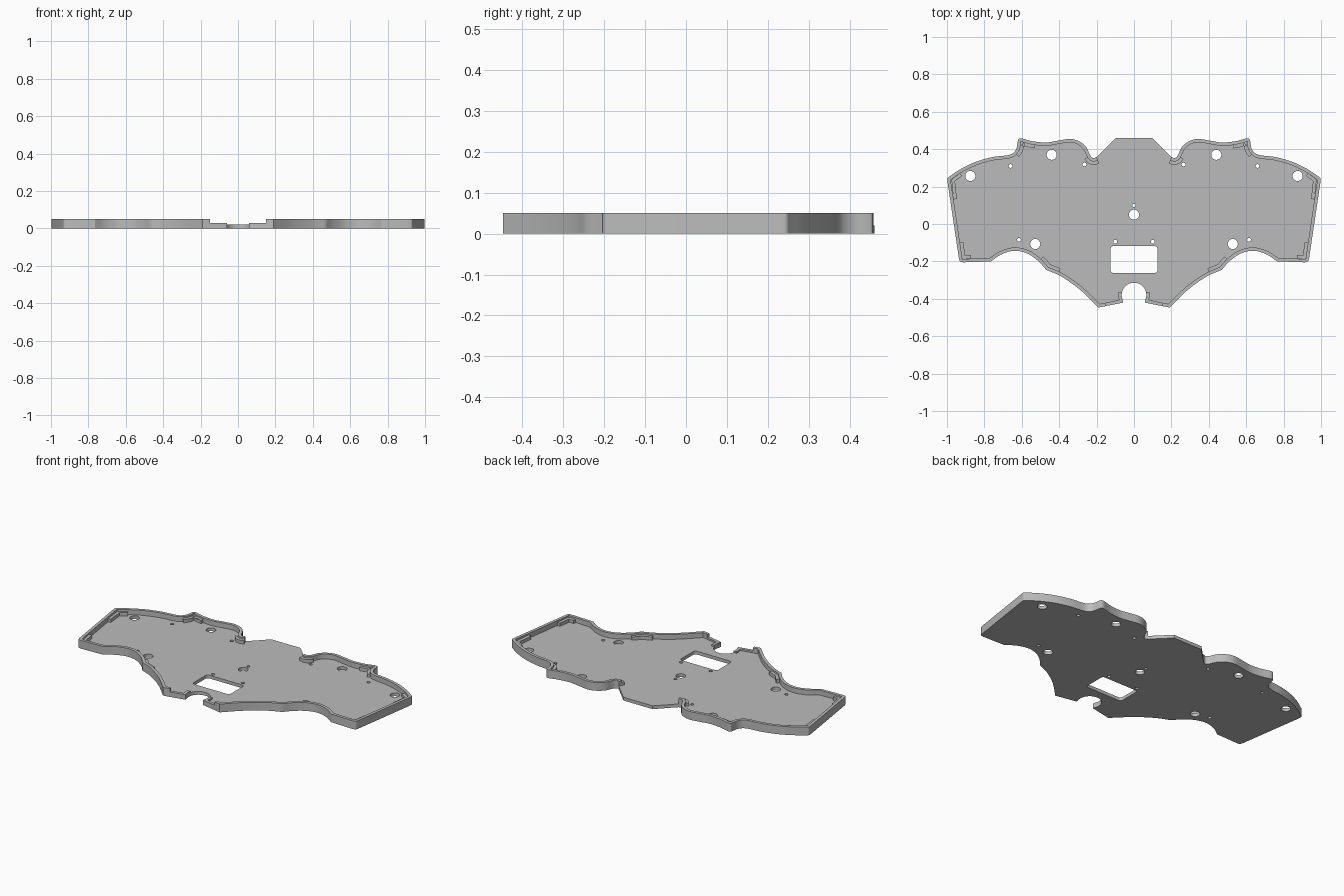
import bpy, bmesh, math
from mathutils import Vector

FLOOR, LIP, LEDGE, TOP = 0.02, 0.03, 0.04, 0.05
WALL = 0.018

cube = bpy.data.objects.get("Cube")
if cube:
    bpy.data.objects.remove(cube)

grey = bpy.data.materials.new("plain grey")
grey.use_nodes = True
colour = (0.5, 0.5, 0.5, 1)
grey.diffuse_color = colour
grey.node_tree.nodes["Principled BSDF"].inputs["Base Color"].default_value = colour


def spline(points, steps=5):
    """Smooth curve through the given points; two points stay a straight line."""
    p = [Vector(q) for q in points]
    if len(p) == 2:
        return p
    p = [2 * p[0] - p[1]] + p + [2 * p[-1] - p[-2]]
    out = []
    for a, b, c, d in zip(p, p[1:], p[2:], p[3:]):
        for i in range(steps):
            t = i / steps
            out.append(b + (c - a) * t / 2 + (a - 2.5 * b + 2 * c - d / 2) * t * t
                       + (1.5 * (b - c) + (d - a) / 2) * t ** 3)
    return out + [p[-2]]


def join(sections):
    path = []
    for s in sections:
        for q in spline(s):
            if not path or (q - path[-1]).length > 1e-4:
                path.append(q)
    return path


def inset(path, dist):
    """Shift an open path to the right of its direction with mitred corners."""
    dirs = [(b - a).normalized() for a, b in zip(path, path[1:])]
    normals = [Vector((d.y, -d.x)) for d in dirs]
    out = []
    for i, p in enumerate(path):
        m, n = normals[max(i - 1, 0)], normals[min(i, len(normals) - 1)]
        out.append(p + (m + n) * dist / max(1 + m.dot(n), 0.5))
    return out


def mirror(path):
    return [Vector((-p.x, p.y)) for p in path]


def circle(x, y, r, n=24):
    return [Vector((x + r * math.cos(math.tau * i / n), y + r * math.sin(math.tau * i / n)))
            for i in range(n)]


def plate(name, loops, z0, z1):
    """Filled flat profile (inner loops become holes) with thickness."""
    curve = bpy.data.curves.new(name, "CURVE")
    curve.dimensions, curve.fill_mode = "2D", "BOTH"
    curve.extrude = (z1 - z0) / 2
    for loop in loops:
        s = curve.splines.new("POLY")
        s.points.add(len(loop) - 1)
        for point, p in zip(s.points, loop):
            point.co = (p.x, p.y, 0, 1)
        s.use_cyclic_u = True
    temp = bpy.data.objects.new(name + "_profile", curve)
    bpy.context.collection.objects.link(temp)
    bpy.context.view_layer.update()
    deps = bpy.context.evaluated_depsgraph_get()
    mesh = bpy.data.meshes.new_from_object(temp.evaluated_get(deps))
    bpy.data.objects.remove(temp)
    bm = bmesh.new()
    bm.from_mesh(mesh)
    bmesh.ops.remove_doubles(bm, verts=bm.verts, dist=1e-5)
    bmesh.ops.translate(bm, verts=bm.verts, vec=(0, 0, (z0 + z1) / 2))
    bmesh.ops.recalc_face_normals(bm, faces=bm.faces)
    bm.to_mesh(mesh)
    bm.free()
    mesh.materials.clear()
    mesh.materials.append(grey)
    obj = bpy.data.objects.new(name, mesh)
    bpy.context.collection.objects.link(obj)
    bpy.ops.object.select_all(action="DESELECT")
    obj.select_set(True)
    bpy.context.view_layer.objects.active = obj
    bpy.ops.object.shade_smooth_by_angle(angle=math.radians(30))
    return obj


def ribbon_pair(name, path, d0, d1, z0, z1):
    """Strip following a path, on both sides of the model."""
    loop = inset(path, d0) + inset(path, d1)[::-1]
    plate("left_" + name, [loop], z0, z1)
    plate("right_" + name, [mirror(loop)], z0, z1)


# Left half of the outline, from the rear tab round to the front tip
rim = join([
    [(.2, .358), (.218, .352), (.235, .368), (.255, .41), (.29, .44), (.34, .455),
     (.41, .445), (.47, .436), (.54, .442), (.6, .458)],
    [(.6, .458), (.617, .455), (.622, .44)],
    [(.622, .44), (.628, .405), (.648, .378), (.68, .367), (.76, .357), (.85, .331),
     (.93, .292), (.985, .255)],
    [(.985, .255), (.997, .245), (.997, .225)],
    [(.997, .225), (.936, -.185)],
    [(.936, -.185), (.93, -.2), (.915, -.205)],
    [(.915, -.205), (.765, -.2)],
    [(.765, -.2), (.71, -.163), (.64, -.143), (.57, -.158), (.51, -.2), (.47, -.245)],
    [(.47, -.245), (.39, -.28), (.29, -.35), (.19, -.447)],
    [(.19, -.447), (.15, -.439)],
])
front_edge = [Vector((.15, -.439)), Vector((.058, -.42))]

# Round notch in the middle of the front
notch = [Vector((.066 * math.cos(a), -.38 + .066 * math.sin(a)))
         for a in [math.radians(-20 + 11 * i) for i in range(11)]]
half = [Vector((.098, .46))] + rim + front_edge[1:] + notch
outline = half + mirror(half)[::-1]

# Holes through the floor
holes = [circle(0, .05, .027), circle(0, .1, .009)]
for x, y, r in [(.875, .257, .027), (.44, .37, .027), (.528, -.107, .027),
                (.66, .31, .01), (.265, .318, .01), (.615, -.085, .01), (.1, -.095, .01)]:
    holes += [circle(x, y, r), circle(-x, y, r)]

# Rounded window
window = []
for k, (sx, sy) in enumerate([(1, 1), (-1, 1), (-1, -1), (1, -1)]):
    for i in range(5):
        a = math.pi / 2 * (k + i / 4)
        window.append(Vector((sx * .11 + .015 * math.cos(a), -.19 + sy * .057 + .015 * math.sin(a))))

plate("floor", [outline, window] + holes, 0, FLOOR)

# Raised rim, low front lip and notch collar
ribbon_pair("rim", rim, 0, WALL, FLOOR, TOP)
ribbon_pair("front_lip", front_edge, 0, WALL, FLOOR, LIP)
ribbon_pair("notch_collar", [front_edge[1]] + notch[:4], 0, WALL, FLOOR, LIP)


# Ledges inside the rim at the corners: each follows the rim near a point
def near(x, y, reach):
    return [p for p in rim if (p - Vector((x, y))).length < reach]


ribbon_pair("rear_valley_ledge", near(.215, .355, .03), WALL, WALL * 2, FLOOR, LEDGE)
ribbon_pair("rear_corner_ledge", near(.61, .455, .085), WALL, WALL * 2, FLOOR, LEDGE)
ribbon_pair("front_bend_ledge", near(.465, -.24, .07), WALL, WALL * 2, FLOOR, LEDGE)
for name, path in [
    ("outer_rear_ledge", [(.94, .286), (.995, .247), (.983, .13)]),
    ("outer_front_ledge", [(.949, -.1), (.933, -.205), (.87, -.203)]),
]:
    ribbon_pair(name, [Vector(p) for p in path], WALL, WALL * 2, FLOOR, LEDGE)
